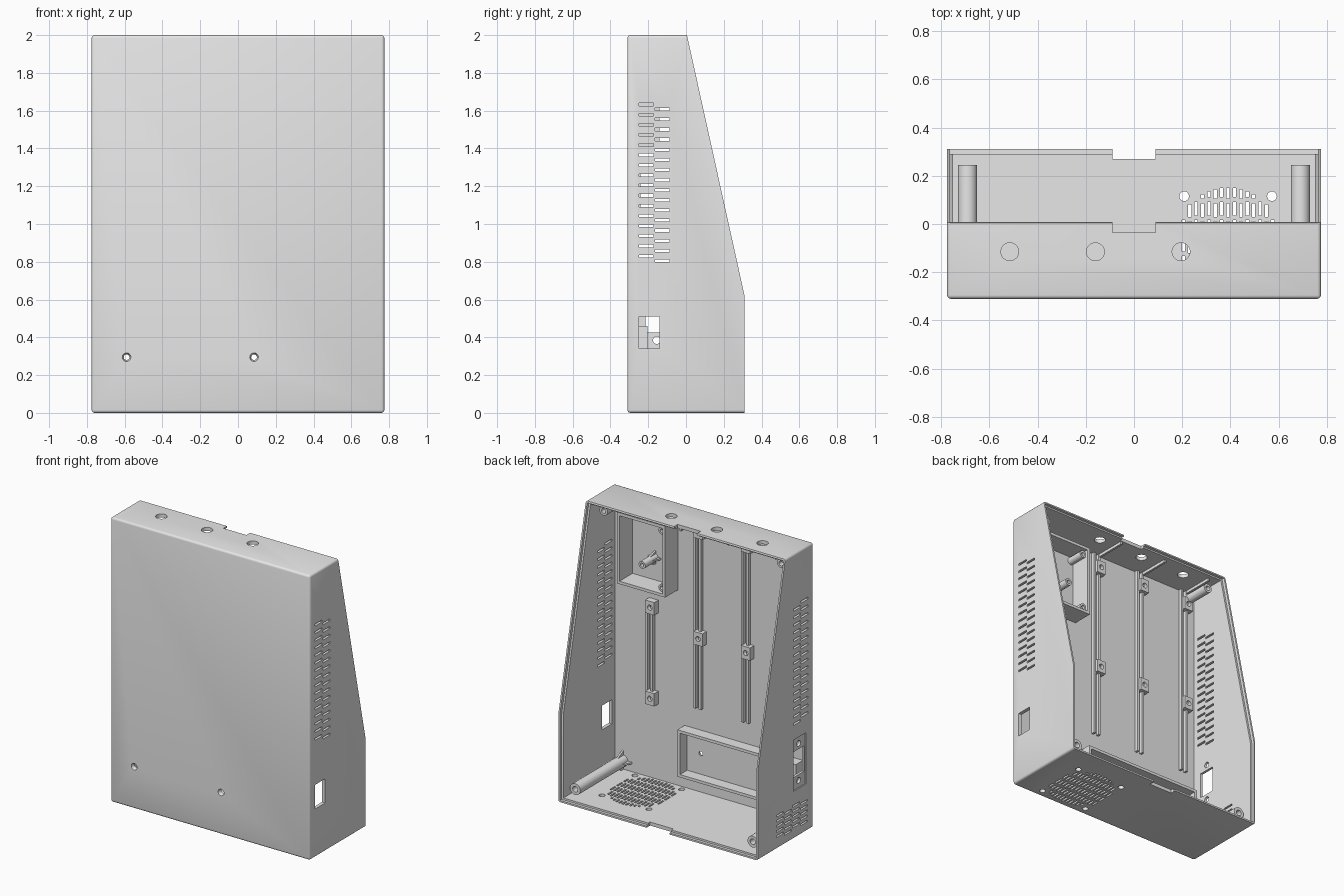
import bpy, bmesh, math
from mathutils import Matrix, Vector

if "Cube" in bpy.data.objects:
    bpy.data.objects.remove(bpy.data.objects["Cube"])

grey = bpy.data.materials.new("plain grey plastic")
grey.use_nodes = True
grey.diffuse_color = (0.8, 0.8, 0.8, 1)
grey.node_tree.nodes["Principled BSDF"].inputs["Base Color"].default_value = (0.8, 0.8, 0.8, 1)

W, FRONT, T = 0.775, -0.31, 0.025
IN = FRONT + T                      # inner face of the front wall


def box(bm, x0, x1, y0, y1, z0, z1):
    size = Matrix.Diagonal((x1 - x0, y1 - y0, z1 - z0, 1))
    mid = Matrix.Translation(((x0 + x1) / 2, (y0 + y1) / 2, (z0 + z1) / 2))
    bmesh.ops.create_cube(bm, size=1, matrix=mid @ size)


def rod(bm, a, b, r, r2=None, sides=24):
    a, b = Vector(a), Vector(b)
    turn = (b - a).to_track_quat('Z', 'Y').to_matrix().to_4x4()
    bmesh.ops.create_cone(bm, cap_ends=True, segments=sides, radius1=r,
                          radius2=r if r2 is None else r2, depth=(b - a).length,
                          matrix=Matrix.Translation((a + b) / 2) @ turn)


def prism(bm, profile, half):
    face = bm.faces.new([bm.verts.new((-half, y, z)) for y, z in profile])
    ext = bmesh.ops.extrude_face_region(bm, geom=[face])
    moved = [v for v in ext["geom"] if isinstance(v, bmesh.types.BMVert)]
    bmesh.ops.translate(bm, verts=moved, vec=(2 * half, 0, 0))
    bmesh.ops.recalc_face_normals(bm, faces=bm.faces)


def finish(bm, name):
    mesh = bpy.data.meshes.new(name)
    bm.to_mesh(mesh)
    bm.free()
    ob = bpy.data.objects.new(name, mesh)
    bpy.context.scene.collection.objects.link(ob)
    mesh.materials.append(grey)
    return ob


def cut(ob, bm):
    cutter = finish(bm, "cutter")
    cutter.hide_render = True
    mod = ob.modifiers.new("cut", 'BOOLEAN')
    mod.operation, mod.solver, mod.object = 'DIFFERENCE', 'EXACT', cutter
    bpy.context.view_layer.objects.active = ob
    bpy.ops.object.modifier_apply(modifier=mod.name)
    bpy.data.objects.remove(cutter)


def smooth(ob):
    bpy.ops.object.select_all(action='DESELECT')
    ob.select_set(True)
    bpy.context.view_layer.objects.active = ob
    bpy.ops.object.shade_smooth_by_angle(angle=math.radians(35))


# Shell: rounded wedge, hollowed and open at the back
bm = bmesh.new()
prism(bm, [(FRONT, 0), (0.31, 0), (0.31, 0.62), (0.005, 2), (FRONT, 2)], W)
edges = [e for e in bm.edges if all(f.normal.y < 0.1 for f in e.link_faces)]
bmesh.ops.bevel(bm, geom=edges, offset=0.015, segments=3, profile=0.5, affect='EDGES')
shell = finish(bm, "enclosure_shell")

bm = bmesh.new()
prism(bm, [(IN, T), (1, T), (1, 2 - T), (IN, 2 - T)], W - T)
cut(shell, bm)

# Stepped lip around the opening
bm = bmesh.new()
prism(bm, [(0.29, 0.012), (1, 0.012), (1, 1.988), (-0.013, 1.988), (0.29, 0.615)], W - 0.012)
cut(shell, bm)

# Shallow socket recess on the right wall
bm = bmesh.new()
box(bm, -1, -W + 0.008, -0.225, -0.085, 0.335, 0.695)
cut(shell, bm)

# All openings through the walls
bm = bmesh.new()
box(bm, -0.09, 0.09, -0.035, 0.2, 1.9, 2.1)          # latch notches
box(bm, -0.09, 0.09, 0.27, 0.4, -0.1, 0.1)
for x in (-0.515, -0.16, 0.195):                     # top button holes
    rod(bm, (x, -0.115, 1.9), (x, -0.115, 2.1), 0.037, sides=32)
for x in (-0.59, 0.085):                             # countersunk front holes
    rod(bm, (x, FRONT - 0.01, 0.295), (x, IN + 0.01, 0.295), 0.026, 0.012)
box(bm, 0.7, 0.9, -0.25, -0.14, 0.34, 0.51)          # switch window
box(bm, -0.9, -0.7, -0.215, -0.095, 0.425, 0.605)    # socket window
for z in (0.385, 0.645):
    rod(bm, (-0.9, -0.155, z), (-0.7, -0.155, z), 0.02)
for side in (-0.8, 0.8):                             # side vents
    for y, z0 in ((-0.25, 0.83), (-0.165, 0.805)):
        for i in range(16):
            z = z0 + i * 0.0535
            box(bm, side - 0.1, side + 0.1, y, y + 0.078, z - 0.007, z + 0.007)
for col in range(4):                                 # low vents on the right wall
    for i in range(5):
        y, z = -0.24 + col * 0.088, 0.07 + i * 0.036 + (col % 2) * 0.018
        box(bm, -0.9, -0.7, y, y + 0.078, z - 0.006, z + 0.006)
fx, fy, fr = 0.39, -0.067, 0.217                     # fan grille
for i in range(-7, 8):
    dx = i * 0.0265
    reach = math.sqrt(fr * fr - dx * dx)
    for row in range(6):
        mid = -0.175 + row * 0.075 + (i % 2) * 0.006
        lo, hi = max(mid - 0.028, -reach), min(mid + 0.028, reach)
        if hi - lo > 0.012:
            box(bm, fx + dx - 0.0065, fx + dx + 0.0065, fy + lo, fy + hi, -0.1, 0.1)
for sx in (-1, 1):
    for sy in (-1, 1):
        x, y = fx + sx * 0.182, fy + sy * 0.182
        rod(bm, (x, y, -0.1), (x, y, 0.1), 0.02)
cut(shell, bm)
smooth(shell)


# Screw posts in the four corners, with gussets at the base
def post(name, x, z, r, y1, gusset):
    bm = bmesh.new()
    rod(bm, (x, IN - 0.01, z), (x, y1, z), r)
    ob = finish(bm, name)
    bm = bmesh.new()
    rod(bm, (x, y1 - 0.08, z), (x, y1 + 0.02, z), r * 0.5)
    cut(ob, bm)
    smooth(ob)
    if gusset:
        bm = bmesh.new()
        for k in range(4):
            a = k * math.pi / 2
            d = Vector((math.cos(a), 0, math.sin(a)))
            n = Vector((-d.z, 0, d.x)) * 0.006
            c = Vector((x, IN, z))
            tri = [c + d * r * 0.8, c + d * r * 1.8, c + d * r * 0.8 + Vector((0, 0.08, 0))]
            f0 = bm.faces.new([bm.verts.new(p - n) for p in tri])
            ext = bmesh.ops.extrude_face_region(bm, geom=[f0])["geom"]
            bmesh.ops.translate(bm, vec=2 * n,
                                verts=[v for v in ext if isinstance(v, bmesh.types.BMVert)])
        bmesh.ops.recalc_face_normals(bm, faces=bm.faces)
        finish(bm, name + "_gussets")


for side, s in (("left", 1), ("right", -1)):
    post("lower_post_" + side, s * 0.69, 0.085, 0.04, 0.245, s > 0)
    post("upper_post_" + side, s * 0.69, 1.92, 0.032, -0.07, False)


# Cable rails with clips on the inside of the front wall
def clip(name, x, z):
    bm = bmesh.new()
    box(bm, x - 0.035, x + 0.035, IN - 0.005, IN + 0.045, z - 0.045, z + 0.045)
    ob = finish(bm, name)
    bm = bmesh.new()
    rod(bm, (x, IN + 0.01, z), (x, IN + 0.1, z), 0.018)
    cut(ob, bm)


def rail(name, x, z0, z1, clips):
    bm = bmesh.new()
    for dx in (-0.02, 0.02):
        box(bm, x + dx - 0.008, x + dx + 0.008, IN - 0.005, IN + 0.025, z0, z1)
    finish(bm, name)
    for i, z in enumerate(clips):
        clip(f"{name}_clip_{i + 1}", x - 0.02, z)


for i, x in enumerate((0.095, -0.275, -0.65)):
    rail(f"cable_rail_{i + 1}", x, 0.615, 1.975, (1.12, 1.87))
    bm = bmesh.new()
    box(bm, x - 0.03, x - 0.015, IN, -0.04, 1.955, 1.98)
    finish(bm, f"ceiling_rib_{i + 1}")
rail("short_rail", 0.47, 0.57, 1.27, (0.6, 1.24))


# Rectangular frames standing on the inside of the front wall
def frame(name, x0, x1, z0, z1, y1, t):
    bm = bmesh.new()
    box(bm, x0, x1, IN - 0.005, y1, z0, z1)
    ob = finish(bm, name)
    bm = bmesh.new()
    box(bm, x0 + t, x1 - t, IN - 0.1, y1 + 0.1, z0 + t, z1 - t)
    cut(ob, bm)


frame("display_frame", -0.71, 0.21, 0.13, 0.46, IN + 0.08, 0.02)
frame("module_tray", 0.26, 0.635, 1.40, 1.90, -0.14, 0.02)
post("tray_standoff", 0.44, 1.58, 0.026, -0.14, True)
for i, z in enumerate((1.45, 1.85)):
    post(f"tray_boss_{i + 1}", 0.30, z, 0.026, -0.16, False)
